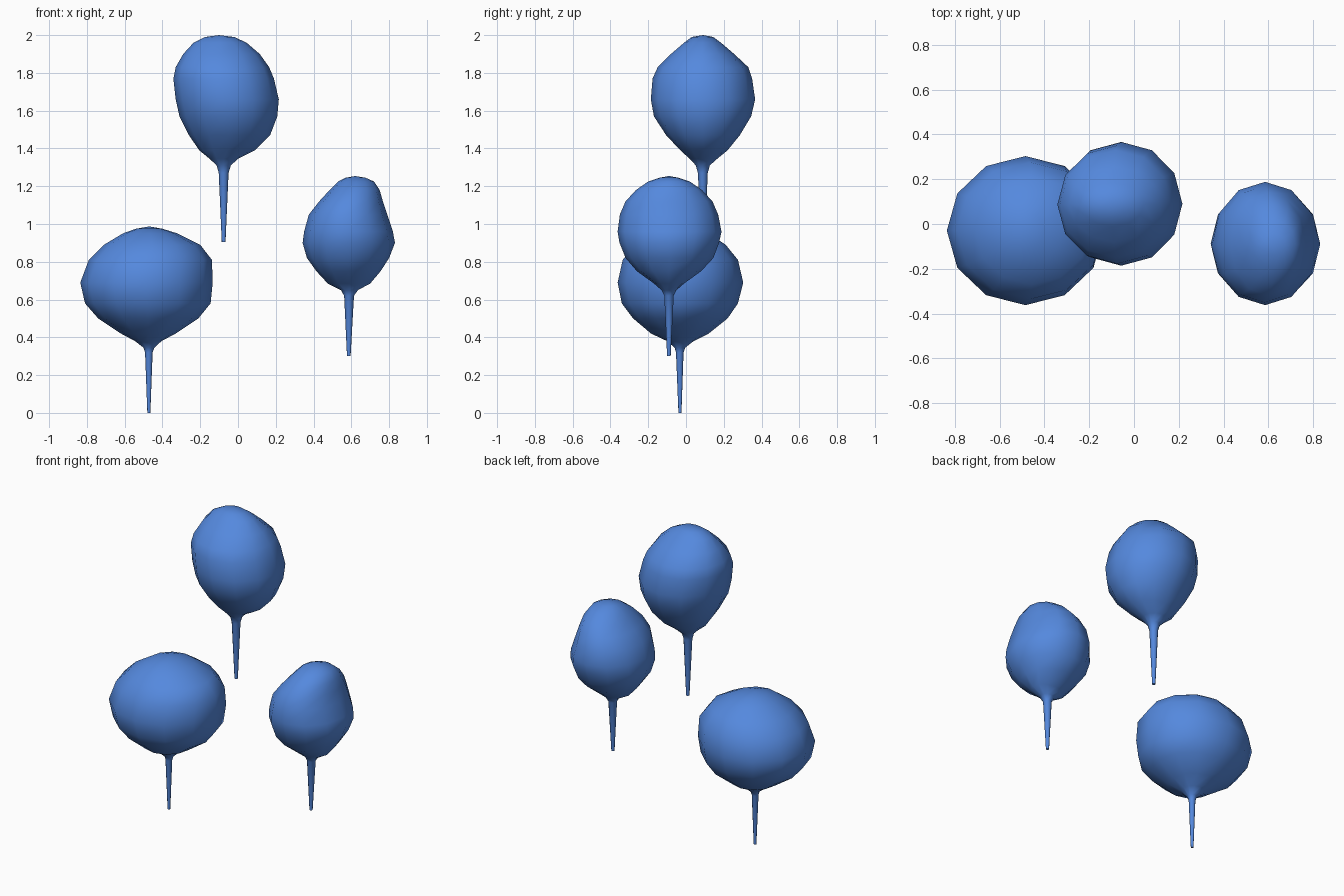
import bpy, bmesh, math

blue = bpy.data.materials.new("balloon blue")
blue.diffuse_color = (0.09, 0.25, 0.73, 1)
SIDES = 12


def balloon(name, rings, top):
    """Loft elliptical rings (z, xmin, xmax, ymin, ymax), bottom to top."""
    bm = bmesh.new()
    loops = []
    for z, x0, x1, y0, y1 in rings:
        loop = []
        for i in range(SIDES):
            a = 2 * math.pi * i / SIDES
            loop.append(bm.verts.new(((x0 + x1) / 2 + (x1 - x0) / 2 * math.cos(a),
                                      (y0 + y1) / 2 + (y1 - y0) / 2 * math.sin(a), z)))
        loops.append(loop)
    for lo, hi in zip(loops, loops[1:]):
        for i in range(SIDES):
            j = (i + 1) % SIDES
            bm.faces.new((lo[i], lo[j], hi[j], hi[i]))
    # closed stem end and rounded crown
    bm.faces.new(loops[0][::-1])
    tip = bm.verts.new(top)
    for i in range(SIDES):
        bm.faces.new((loops[-1][i], loops[-1][(i + 1) % SIDES], tip))
    for f in bm.faces:
        f.smooth = len(f.verts) < SIDES
    me = bpy.data.meshes.new(name)
    bm.to_mesh(me)
    bm.free()
    me.materials.append(blue)
    bpy.context.collection.objects.link(bpy.data.objects.new(name, me))


# wide, low balloon on the left
balloon("left_balloon", [
    (0.00, -0.48, -0.464, -0.04, -0.024),
    (0.32, -0.492, -0.452, -0.053, -0.013),
    (0.345, -0.50, -0.443, -0.06, -0.004),
    (0.38, -0.545, -0.405, -0.10, 0.04),
    (0.42, -0.62, -0.33, -0.185, 0.12),
    (0.50, -0.74, -0.21, -0.28, 0.22),
    (0.58, -0.81, -0.145, -0.34, 0.275),
    (0.69, -0.835, -0.134, -0.362, 0.303),
    (0.81, -0.79, -0.138, -0.335, 0.275),
    (0.89, -0.71, -0.20, -0.27, 0.21),
    (0.95, -0.61, -0.32, -0.18, 0.12),
    (0.975, -0.54, -0.40, -0.11, 0.05)], (-0.47, -0.03, 0.987))

# tall balloon at the top, crown leaning left
balloon("top_balloon", [
    (0.905, -0.086, -0.066, 0.08, 0.10),
    (1.27, -0.102, -0.05, 0.063, 0.115),
    (1.31, -0.113, -0.038, 0.052, 0.126),
    (1.345, -0.15, 0.0, 0.02, 0.165),
    (1.39, -0.205, 0.09, -0.03, 0.22),
    (1.47, -0.26, 0.17, -0.105, 0.285),
    (1.57, -0.31, 0.208, -0.17, 0.345),
    (1.66, -0.33, 0.216, -0.186, 0.366),
    (1.77, -0.342, 0.19, -0.177, 0.35),
    (1.83, -0.33, 0.165, -0.15, 0.33),
    (1.90, -0.29, 0.115, -0.08, 0.255),
    (1.96, -0.235, 0.045, -0.01, 0.185),
    (1.99, -0.175, -0.02, 0.03, 0.145)], (-0.10, 0.09, 2.0))

# pear-shaped balloon on the right
balloon("right_balloon", [
    (0.30, 0.577, 0.596, -0.10, -0.081),
    (0.62, 0.562, 0.614, -0.115, -0.065),
    (0.65, 0.545, 0.635, -0.13, -0.05),
    (0.685, 0.475, 0.70, -0.17, -0.01),
    (0.75, 0.415, 0.755, -0.26, 0.08),
    (0.82, 0.365, 0.80, -0.32, 0.145),
    (0.90, 0.342, 0.831, -0.352, 0.175),
    (0.96, 0.35, 0.82, -0.362, 0.188),
    (1.05, 0.375, 0.79, -0.35, 0.17),
    (1.12, 0.43, 0.767, -0.32, 0.14),
    (1.18, 0.485, 0.75, -0.265, 0.085),
    (1.225, 0.53, 0.72, -0.20, 0.02),
    (1.245, 0.57, 0.675, -0.14, -0.04)], (0.62, -0.09, 1.254))
